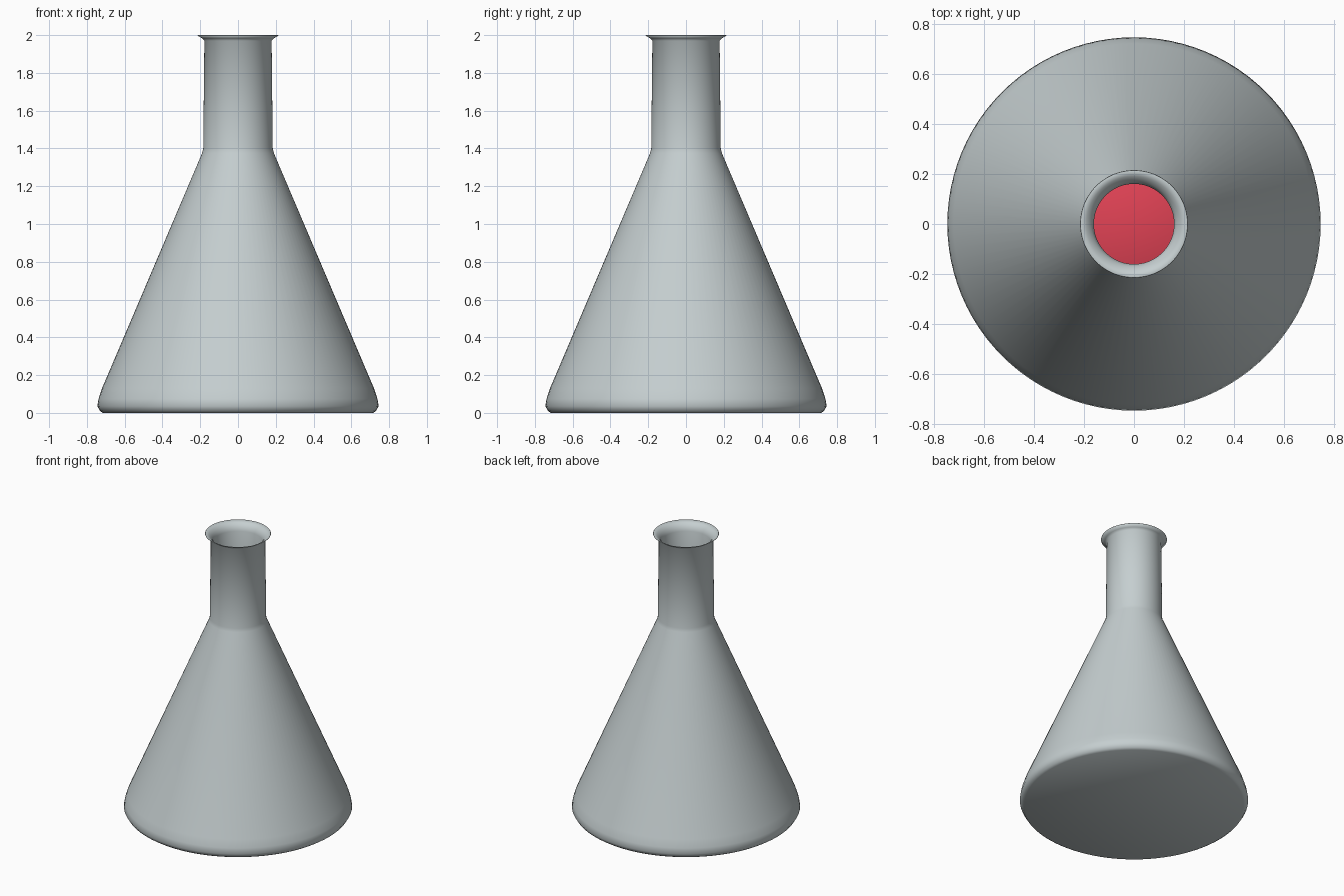
import bpy, bmesh
from math import cos, sin, tau

SEGMENTS = 96

cube = bpy.data.objects.get("Cube")
if cube:
    bpy.data.objects.remove(cube, do_unlink=True)


def make_material(name, color):
    mat = bpy.data.materials.new(name)
    mat.use_nodes = True
    mat.diffuse_color = color
    bsdf = next(n for n in mat.node_tree.nodes if n.type == "BSDF_PRINCIPLED")
    bsdf.inputs["Base Color"].default_value = color
    bsdf.inputs["Roughness"].default_value = 0.5
    return mat


def lathe(name, profile, mat):
    """Turn a (radius, height) profile around z and cap both ends."""
    bm = bmesh.new()
    rings = []
    for r, z in profile:
        angles = [tau * i / SEGMENTS for i in range(SEGMENTS)]
        rings.append([bm.verts.new((r * cos(a), r * sin(a), z)) for a in angles])
    for low, high in zip(rings, rings[1:]):
        for i in range(SEGMENTS):
            j = (i + 1) % SEGMENTS
            bm.faces.new((low[i], low[j], high[j], high[i]))
    bm.faces.new(rings[0][::-1])
    bm.faces.new(rings[-1])
    mesh = bpy.data.meshes.new(name)
    for face in bm.faces:
        face.smooth = True
    bm.to_mesh(mesh)
    bm.free()
    mesh.materials.append(mat)
    obj = bpy.data.objects.new(name, mesh)
    bpy.context.collection.objects.link(obj)
    return obj


glass = make_material("grey glass", (0.56, 0.62, 0.63, 1))
red = make_material("red liquid", (0.75, 0.055, 0.09, 1))

# Flask: outer wall up to the flared lip, then the inner wall down to the floor
outer = [(0.715, 0.0), (0.73, 0.01), (0.745, 0.035), (0.738, 0.075), (0.72, 0.13),
         (0.19, 1.375), (0.184, 1.40), (0.178, 1.97), (0.19, 1.983), (0.215, 1.998)]
inner = [(0.213, 2.0), (0.19, 1.988), (0.17, 1.97), (0.16, 1.94), (0.162, 1.40),
         (0.695, 0.13), (0.71, 0.05), (0.69, 0.025)]
lathe("flask", outer + inner, glass)

# Liquid filling the lower part of the cone
lathe("liquid", [(0.68, 0.03), (0.70, 0.05), (0.685, 0.13), (0.495, 0.58)], red)
